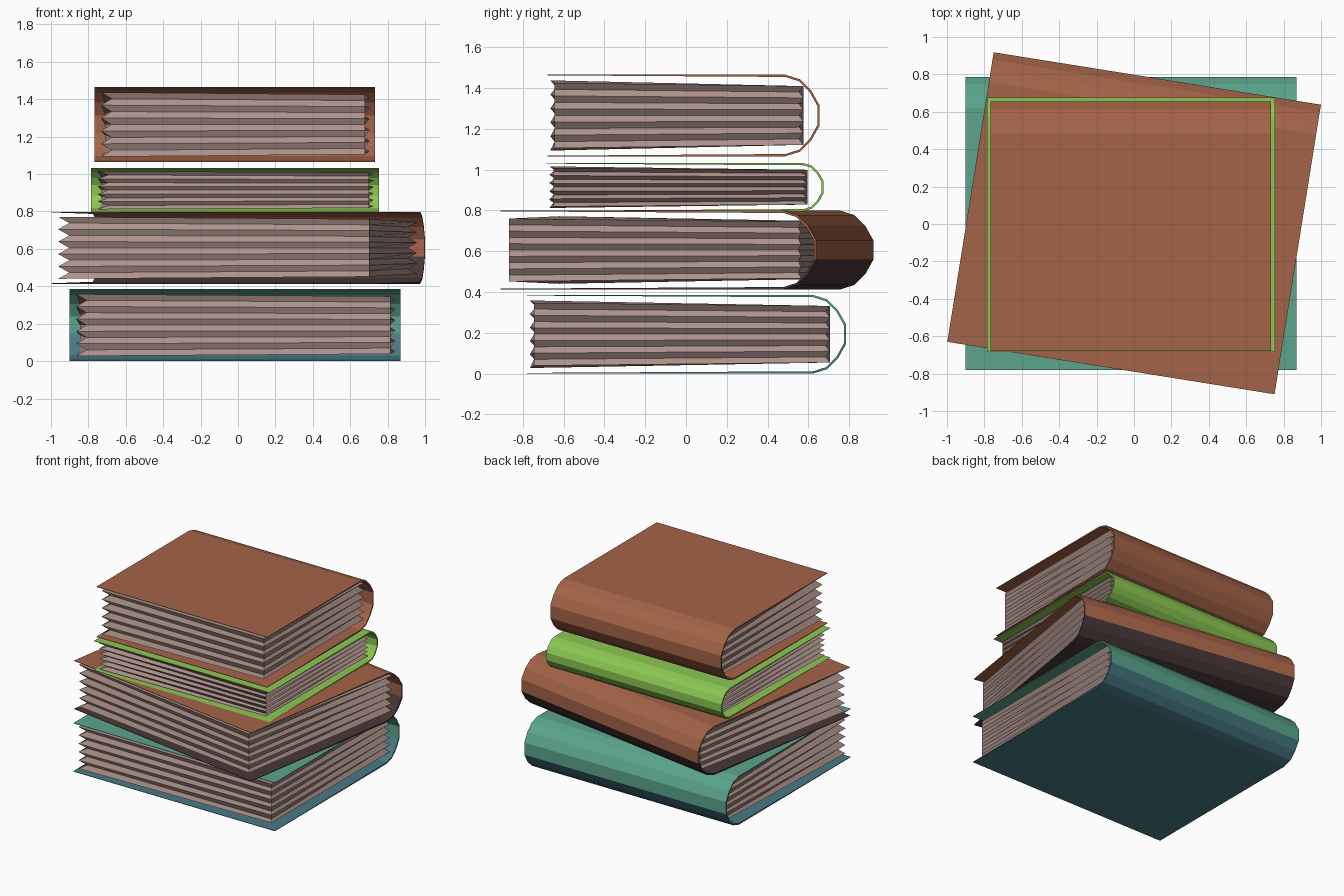
import bpy, bmesh, math

if "Cube" in bpy.data.objects:
    bpy.data.objects.remove(bpy.data.objects["Cube"])


def material(name, rgb):
    m = bpy.data.materials.new(name)
    m.diffuse_color = (*rgb, 1.0)
    m.use_nodes = True
    m.node_tree.nodes["Principled BSDF"].inputs["Base Color"].default_value = m.diffuse_color
    return m


BROWN = material("brown cover", (0.376, 0.127, 0.065))
TEAL = material("teal cover", (0.105, 0.376, 0.262))
GREEN = material("green cover", (0.262, 0.578, 0.085))
BLUE = material("blue cover", (0.065, 0.195, 0.24))
DARK = material("dark plum cover", (0.065, 0.038, 0.038))
PAPER = material("paper", (0.42, 0.29, 0.26))


def finish(name, bm, mats, rot):
    bmesh.ops.recalc_face_normals(bm, faces=bm.faces[:])
    me = bpy.data.meshes.new(name)
    bm.to_mesh(me)
    bm.free()
    for m in mats:
        me.materials.append(m)
    ob = bpy.data.objects.new(name, me)
    ob.rotation_euler.z = math.radians(rot)
    bpy.context.scene.collection.objects.link(ob)
    return ob


# Rounded spine: (depth fraction, height fraction) from cover to middle
SPINE = [(0, 1), (0.42, 0.89), (0.75, 0.62), (1, 0.25)]


def cover(name, x0, x1, y0, y1, z0, z1, upper, lower, rot):
    zm, hh = (z0 + z1) / 2, (z1 - z0) / 2
    depth = hh * 0.84

    def profile(t_front, t):
        half = [(y0, hh - t_front)]
        half += [(y1 - depth + u * (depth - t), v * (hh - t)) for u, v in SPINE]
        return [(y, zm + z) for y, z in half] + [(y, zm - z) for y, z in reversed(half)]

    bm = bmesh.new()
    # outer and inner outline at each end
    rings = [[bm.verts.new((x, y, z)) for y, z in p]
             for x in (x0, x1) for p in (profile(0, 0), profile(0.003, 0.011))]
    oa, ia, ob, ib = rings
    n = len(oa)
    for i in range(n - 1):
        for a, b in ((oa, ob), (ib, ia), (ia, oa), (ob, ib)):
            f = bm.faces.new((a[i], a[i + 1], b[i + 1], b[i]))
            f.material_index = 0 if i <= 4 else 1     # lower part in second colour
    for i in (0, n - 1):
        f = bm.faces.new((oa[i], ob[i], ib[i], ia[i]))
        f.material_index = 0 if i == 0 else 1
    finish(name, bm, [upper, lower], rot)


def pages(name, x0, x1, y0, y1, z0, z1, rot):
    zm, h = (z0 + z1) / 2, z1 - z0
    back = y1 - 0.08
    # corners of crest and groove layers: front left, front right, back right, back left
    crest = [(x0 + 0.035, y0 + 0.015), (x1 - 0.055, y0 + 0.035),
             (x1 - 0.03, back), (x0 + 0.055, back)]
    groove = [(x0 + 0.09, y0 + 0.045), (x1 - 0.055, y0 + 0.035),
              (x1 - 0.075, back - 0.02), (x0 + 0.055, back)]
    half = [h * 0.43, h * 0.40, h * 0.36, h * 0.36]
    layers = 11
    bm = bmesh.new()
    rings = []
    for k in range(layers):
        s = 2 * k / (layers - 1) - 1
        pts = groove if k % 2 else crest
        rings.append([bm.verts.new((x, y, zm + s * hz)) for (x, y), hz in zip(pts, half)])
    for a, b in zip(rings, rings[1:]):
        for i in range(4):
            j = (i + 1) % 4
            bm.faces.new((a[i], a[j], b[j], b[i]))
    bm.faces.new(rings[0][::-1])
    bm.faces.new(rings[-1])
    finish(name, bm, [PAPER], rot)


# Stack of books, bottom to top: name, bounds, upper colour, lower colour, turn
BOOKS = [
    ("bottom_book", (-0.90, 0.87, -0.78, 0.785, 0.0, 0.385), TEAL, BLUE, 0),
    ("turned_book", (-0.886, 0.886, -0.78, 0.788, 0.413, 0.798), BROWN, DARK, -9.1),
    ("thin_book", (-0.785, 0.755, -0.685, 0.675, 0.795, 1.032), GREEN, GREEN, 0),
    ("top_book", (-0.767, 0.733, -0.68, 0.655, 1.065, 1.465), BROWN, BROWN, 0),
]
for label, box, up, low, turn in BOOKS:
    cover(label + "_cover", *box, up, low, turn)
    pages(label + "_pages", *box, turn)
